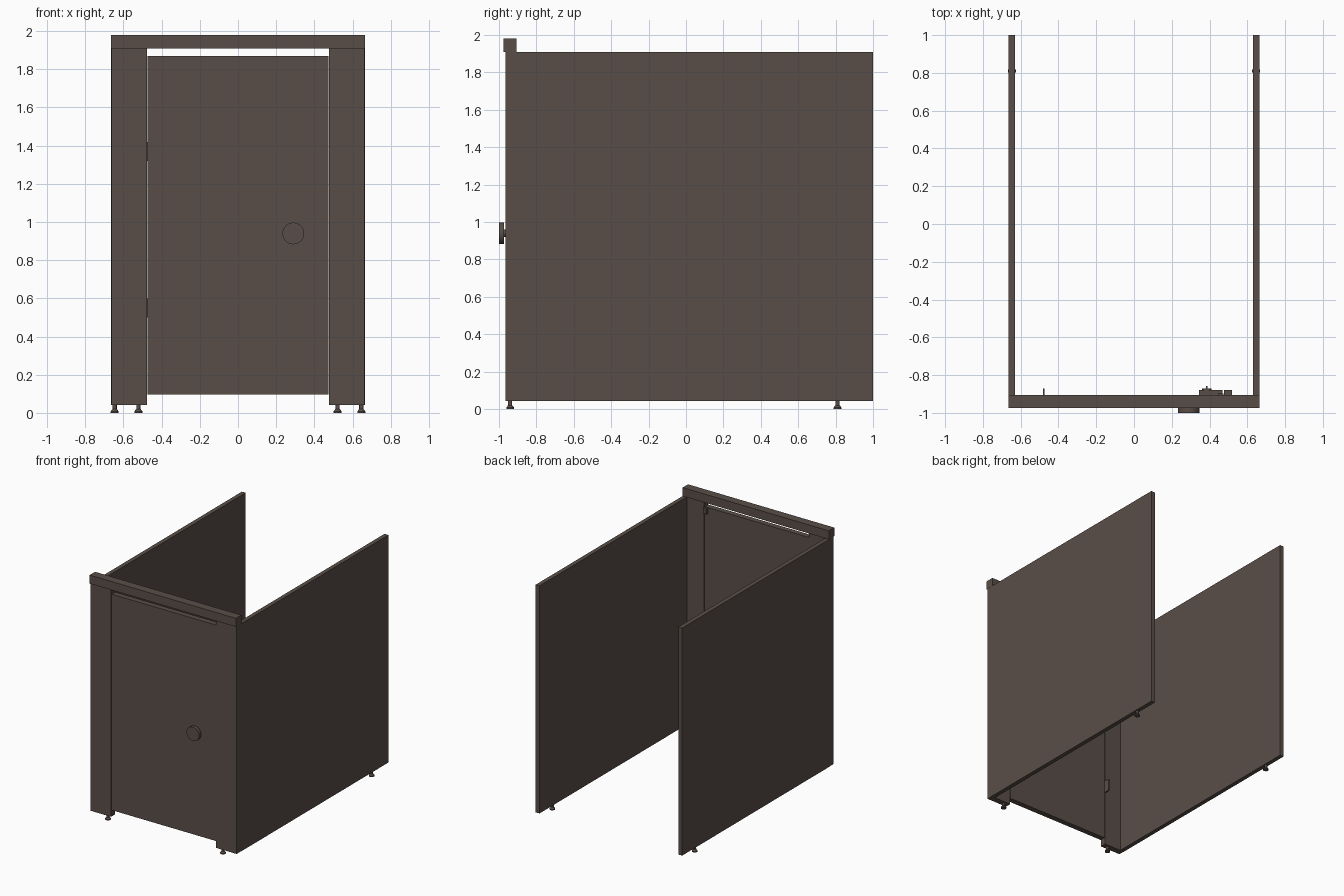
import bpy
import bmesh
from mathutils import Matrix

cube = bpy.data.objects.get("Cube")
if cube:
    bpy.data.objects.remove(cube, do_unlink=True)

laminate = bpy.data.materials.new("dark_brown_laminate")
laminate.use_nodes = True
BROWN = (0.1, 0.076, 0.064, 1)
laminate.diffuse_color = BROWN
laminate.node_tree.nodes["Principled BSDF"].inputs["Base Color"].default_value = BROWN


def finish(name, bm):
    mesh = bpy.data.meshes.new(name)
    bmesh.ops.recalc_face_normals(bm, faces=bm.faces)
    bm.to_mesh(mesh)
    bm.free()
    mesh.materials.append(laminate)
    obj = bpy.data.objects.new(name, mesh)
    bpy.context.collection.objects.link(obj)
    return obj


def box(name, x, y, z):
    """Box given by its (low, high) extent on each axis."""
    bm = bmesh.new()
    bmesh.ops.create_cube(bm, size=1)
    for v in bm.verts:
        v.co = [(lo + hi) / 2 + c * (hi - lo) for c, (lo, hi) in zip(v.co, (x, y, z))]
    return finish(name, bm)


def smooth(obj):
    bpy.ops.object.select_all(action='DESELECT')
    obj.select_set(True)
    bpy.context.view_layer.objects.active = obj
    bpy.ops.object.shade_smooth_by_angle()


def disc(name, x, z, radius, y):
    """Cylinder lying along the y axis."""
    bm = bmesh.new()
    turn = Matrix.Translation((x, sum(y) / 2, z)) @ Matrix.Rotation(1.5708, 4, 'X')
    bmesh.ops.create_cone(bm, cap_ends=True, segments=32, radius1=radius,
                          radius2=radius, depth=y[1] - y[0], matrix=turn)
    smooth(finish(name, bm))


def foot(name, x, y):
    """Flared floor pad with a threaded stem."""
    bm = bmesh.new()
    for r1, r2, lo, hi in ((.021, .021, 0, .008), (.021, .012, .008, .02), (.011, .011, .02, .045)):
        bmesh.ops.create_cone(bm, cap_ends=True, segments=20, radius1=r1, radius2=r2, depth=hi - lo,
                              matrix=Matrix.Translation((x, y, (lo + hi) / 2)))
    smooth(finish(name, bm))


FRONT, BACK = -.965, -.915
BASE, TOP = .042, 1.91

# Mirrored side walls, front posts and feet
for side, s in (("left", 1), ("right", -1)):
    def span(a, b):
        return tuple(sorted((a * s, b * s)))
    box(side + "_side_panel", span(.63, .665), (BACK, 1), (BASE, TOP))
    box(side + "_front_post", span(.477, .663), (FRONT, BACK), (BASE, TOP))
    foot(side + "_panel_foot", s * .646, .81)
    foot(side + "_post_foot", s * .522, -.94)

# Head rail and door
box("head_rail", (-.664, .664), (-.975, -.905), (TOP, 1.98))
box("door", (-.473, .473), (FRONT + .002, BACK - .003), (.097, 1.87))

# Hinges on the right edge, seen from inside
for i, z in enumerate((.55, 1.37)):
    box(f"hinge_{i + 1}", (-.483, -.473), (BACK - .01, -.87), (z - .05, z + .05))

# Round outer lock plate with a shallow spindle behind it
disc("outer_lock_knob", .29, .94, .057, (-1, -.973))
disc("lock_spindle", .29, .94, .02, (-.98, -.95))

# Inner bolt, keep and thumb turn
box("latch_body", (.345, .468), (BACK - .01, -.88), (.91, .97))
box("latch_keep", (.477, .52), (BACK - .01, -.88), (.91, .97))
disc("thumb_turn", .385, .94, .025, (-.885, -.872))
box("thumb_grip", (.38, .39), (-.875, -.858), (.92, .96))

# Rubber door stop near the upper corner
box("door_stop", (.445, .475), (BACK - .01, -.898), (1.82, 1.865))
